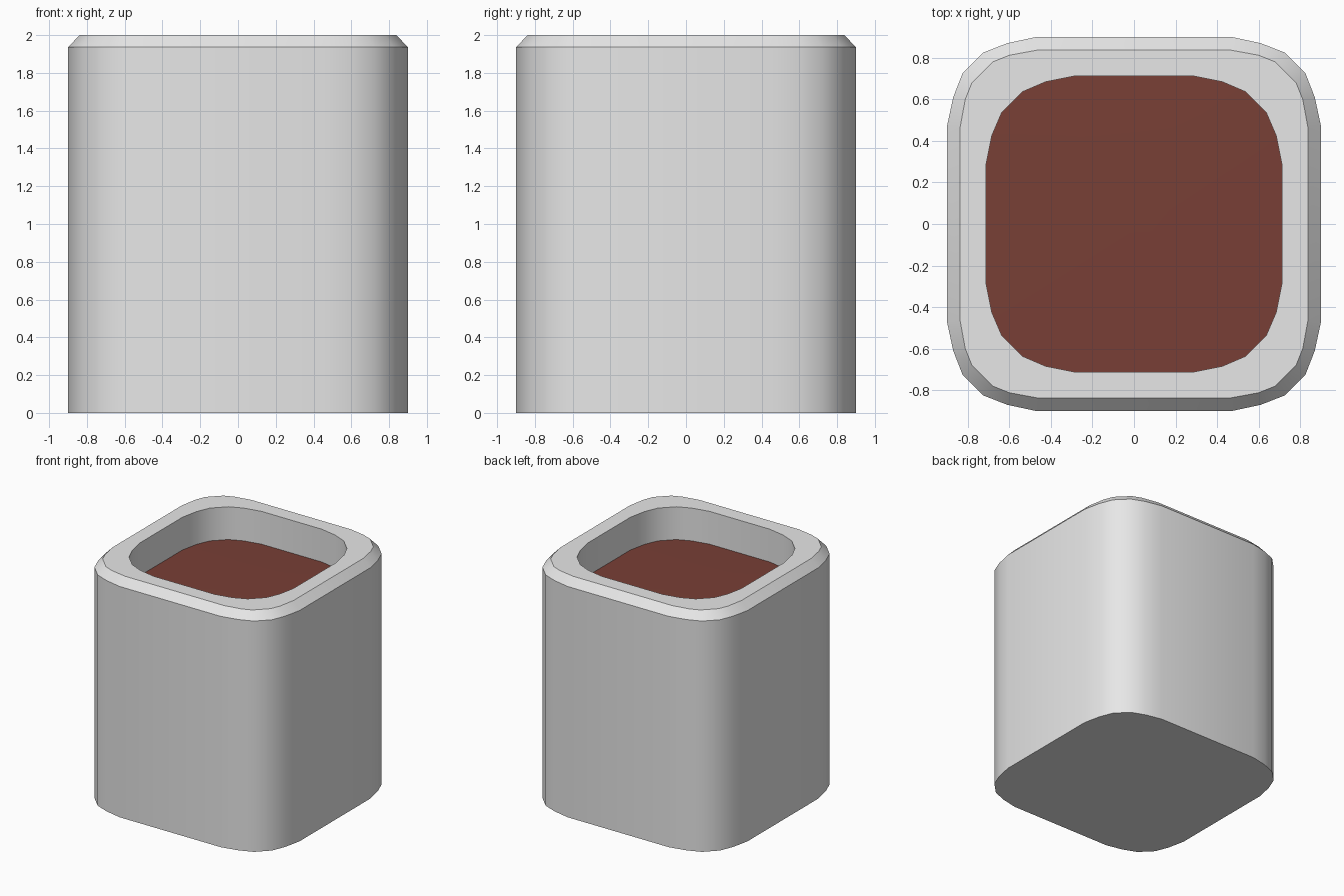
import bpy, bmesh, math

cube = bpy.data.objects.get("Cube")
if cube:
    bpy.data.objects.remove(cube, do_unlink=True)


def material(name, rgb):
    mat = bpy.data.materials.new(name)
    mat.use_nodes = True
    mat.diffuse_color = (*rgb, 1)
    mat.node_tree.nodes["Principled BSDF"].inputs["Base Color"].default_value = (*rgb, 1)
    return mat


def rounded_square(half_corner):
    """Mirror half a corner across the diagonal, then repeat it four times."""
    corner = half_corner + [(y, x) for x, y in reversed(half_corner)]
    outline = []
    for _ in range(4):
        outline += corner
        corner = [(-y, x) for x, y in corner]
    return outline


def add_ring(bm, outline, z):
    return [bm.verts.new((x, y, z)) for x, y in outline]


def finish(bm, name, mat):
    mesh = bpy.data.meshes.new(name)
    bm.to_mesh(mesh)
    bm.free()
    obj = bpy.data.objects.new(name, mesh)
    bpy.context.collection.objects.link(obj)
    mesh.materials.append(mat)
    bpy.ops.object.select_all(action='DESELECT')
    obj.select_set(True)
    bpy.context.view_layer.objects.active = obj
    bpy.ops.object.shade_smooth_by_angle(angle=math.radians(32))


outer = rounded_square([(0.9, 0.47), (0.87, 0.61), (0.825, 0.725)])
rim = rounded_square([(0.838, 0.458), (0.812, 0.6), (0.78, 0.68)])
opening = rounded_square([(0.713, 0.28), (0.684, 0.425), (0.637, 0.535)])

# Pot: outer wall, chamfered lip, flat rim, inner wall and floor
bm = bmesh.new()
rings = [add_ring(bm, outline, z) for outline, z in
         [(outer, 0), (outer, 1.936), (rim, 2), (opening, 2), (opening, 1.65)]]
count = len(outer)
for low, high in zip(rings, rings[1:]):
    for i in range(count):
        j = (i + 1) % count
        bm.faces.new((low[i], low[j], high[j], high[i]))
bm.faces.new(reversed(rings[0]))
bm.faces.new(rings[-1])
finish(bm, "pot", material("light grey", (0.8, 0.8, 0.8)))

# Soil: very slightly domed surface filling the opening
bm = bmesh.new()
edge = add_ring(bm, opening, 1.725)
peak = bm.verts.new((0, 0, 1.735))
for i in range(count):
    bm.faces.new((edge[i], edge[(i + 1) % count], peak))
finish(bm, "soil", material("reddish brown", (0.19, 0.05, 0.037)))
